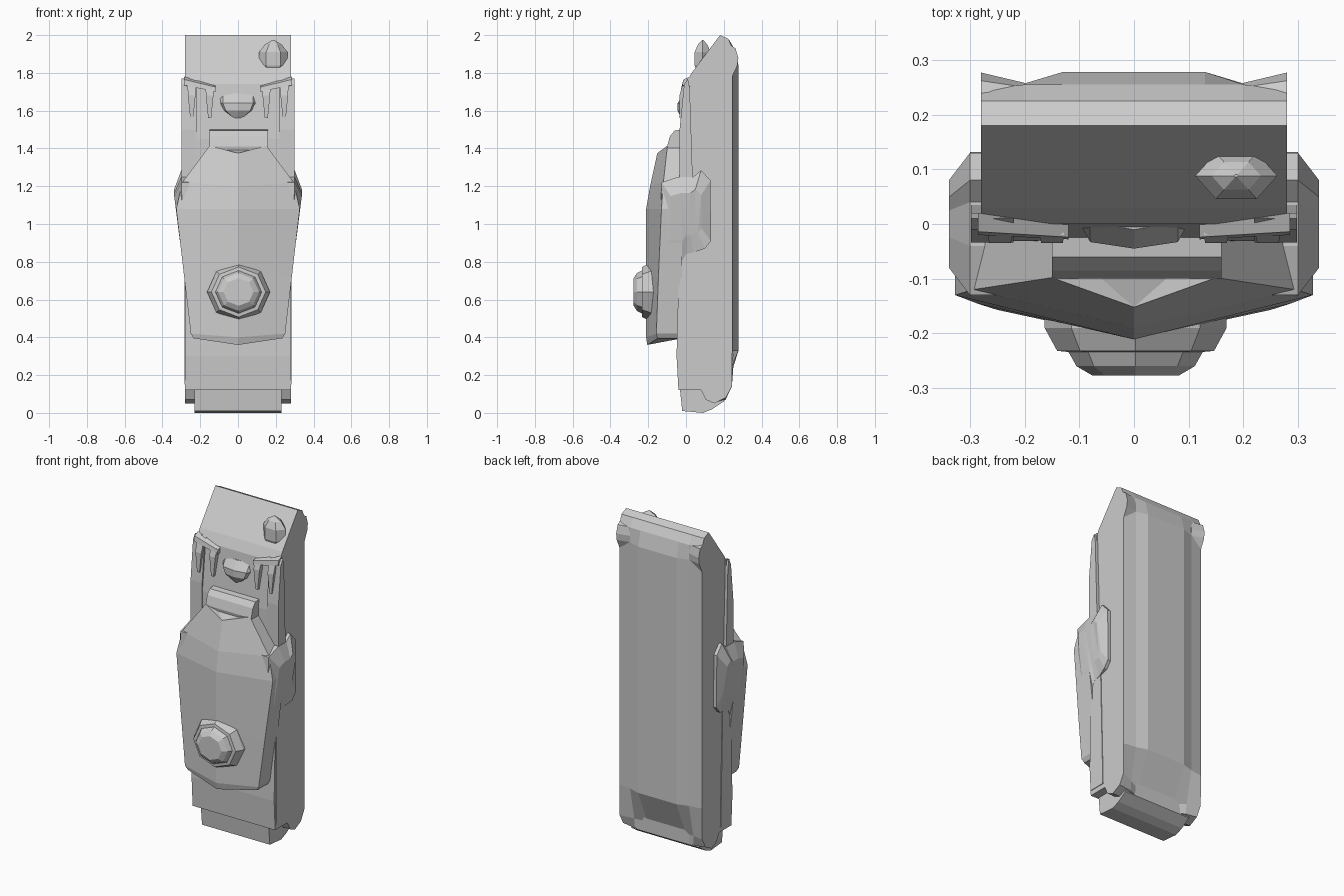
import bpy, bmesh, math

if "Cube" in bpy.data.objects:
    bpy.data.objects.remove(bpy.data.objects["Cube"])


def loft(name, rings):
    """Skin a list of equal-length point rings and cap both ends."""
    bm = bmesh.new()
    vs = [[bm.verts.new(p) for p in r] for r in rings]
    n = len(rings[0])
    for a, b in zip(vs, vs[1:]):
        for i in range(n):
            bm.faces.new((a[i], a[(i + 1) % n], b[(i + 1) % n], b[i]))
    caps = [bm.faces.new(vs[0]), bm.faces.new(vs[-1])]
    bmesh.ops.triangulate(bm, faces=caps)
    bmesh.ops.remove_doubles(bm, verts=bm.verts, dist=1e-5)
    bmesh.ops.recalc_face_normals(bm, faces=bm.faces)
    me = bpy.data.meshes.new(name)
    bm.to_mesh(me)
    bm.free()
    ob = bpy.data.objects.new(name, me)
    bpy.context.collection.objects.link(ob)
    return ob


def extrude_x(name, profile, x0, x1):
    """Extrude a (y, z) side profile between two x positions."""
    return loft(name, [[(x, y, z) for y, z in profile] for x in (x0, x1)])


# Main body: side profile lofted across x, with a stepped, beveled back
def body_ring(x, back, low_y, low_z):
    return [(x, y, z) for y, z in [
        (-.04, .12), (.08, .12), (.105, .07), (.15, .05), (min(.21, low_y), low_z),
        (low_y, low_z + .06), (back, .33), (back, 1.84), (min(back, .255), 1.93),
        (.225, 1.98), (.18, 2.0), (.03, 1.8), (0, 1.74), (-.03, 1.45), (-.035, .9), (-.05, .3)]]

half = [(.28, .245, .243, .08), (.2, .257, .215, .07), (.13, .278, .19, .06)]
stations = [(-x, b, y, z) for x, b, y, z in half] + half[::-1]
loft("body", [body_ring(*s) for s in stations])

# Narrow foot between the side rails
extrude_x("foot", [(-.05, .3), (-.02, .01), (.09, 0), (.14, .02), (.2, .06), (.2, .3)], -.23, .23)

for s, side in ((-1, "left"), (1, "right")):
    # Bumper on the upper back corner
    loft("corner_bumper_" + side, [
        [(s * .28, .235, 1.76), (s * .28, .272, 1.84), (s * .28, .277, 1.88),
         (s * .28, .262, 1.93), (s * .28, .2, 1.97)],
        [(s * .2, .235, 1.78), (s * .2, .256, 1.84), (s * .2, .258, 1.88),
         (s * .2, .25, 1.93), (s * .2, .2, 1.95)]])
    # Upper side strip and lower side strip
    extrude_x("upper_strip_" + side, [(.035, 1.25), (.02, 1.72), (.01, 1.77), (-.01, 1.74),
                                      (-.034, 1.5), (-.034, 1.25)], s * .22, s * .298)
    extrude_x("lower_strip_" + side, [(.068, .15), (.05, .85), (-.03, .85), (-.035, .15)],
              s * .2, s * .284)
    # Rounded ear gripping the body
    ear = [(-.13, 1.22), (-.04, 1.25), (.04, 1.25), (.08, 1.285), (.13, 1.23), (.132, .91),
           (.1, .87), (.04, .85), (0, .84), (-.03, .79), (-.14, .79)]
    cy, cz = 0, 1.06
    loft("ear_" + side, [
        [(s * .24, y, z) for y, z in ear],
        [(s * (.3 if z > .85 else .285), y, z) for y, z in ear],
        [(s * (.338 if z > 1 else .308), cy + (y - cy) * .62, cz + (z - cz) * .55)
         for y, z in ear]])
    # Angled brow and the two tapered prongs below it
    loft("brow_" + side, [
        [(s * .285, .02, 1.78), (s * .285, -.014, 1.765), (s * .285, -.02, 1.735), (s * .285, .02, 1.73)],
        [(s * .12, .02, 1.74), (s * .12, -.024, 1.725), (s * .12, -.028, 1.7), (s * .12, .02, 1.7)]])
    for x in (.15, .245):
        loft("prong_" + side, [
            [(s * (x - w), .02, z), (s * (x - w), y, z), (s * (x + w), y, z), (s * (x + w), .02, z)]
            for w, y, z in ((.022, -.02, 1.73), (.02, -.035, 1.68), (.008, -.035, 1.56))])

# Faceted nose between the prongs
loft("nose", [[(-.11 * k, .02, z), (-.08 * k, y + .012, z), (0, y, z), (.08 * k, y + .012, z), (.11 * k, .02, z)]
              for k, y, z in ((1, -.01, 1.69), (1, -.045, 1.64), (.8, -.045, 1.6), (.3, -.025, 1.56))])

# Hinge above the cover
extrude_x("hinge", [(-.02, 1.5), (-.06, 1.495), (-.085, 1.465), (-.1, 1.41), (-.09, 1.36), (-.02, 1.36)],
          -.15, .16)

# Flip cover: ridged front, tapered below the shoulders
cover = []
for w, side_y, mid_y, z, mid_z in ((.235, -.15, -.205, .395, .36), (.25, -.157, -.211, .42, .4),
                                   (.285, -.146, -.211, .72, .72), (.327, -.13, -.211, 1.08, 1.08),
                                   (.295, -.12, -.19, 1.22, 1.2), (.15, -.098, -.152, 1.415, 1.375)):
    cover.append([(-w, -.02, z), (-w, side_y, z), (0, mid_y, mid_z), (w, side_y, z), (w, -.02, z)])
loft("flip_cover", cover)

# Octagonal stepped button on the cover
def button_ring(r, y):
    return [(.003 + r * 1.04 * math.cos(math.tau * i / 8), y, .64 + r * .96 * math.sin(math.tau * i / 8))
            for i in range(8)]

loft("cover_button", [button_ring(r, y) for r, y in
                      ((.16, -.16), (.16, -.19), (.138, -.232), (.118, -.234), (.104, -.26), (.076, -.277))])

# Hexagonal antenna stub on the sloping top
loft("antenna_stub", [[(.187 + r * math.cos(math.tau * i / 6), .088 + r * .65 * math.sin(math.tau * i / 6), z)
                       for i in range(6)]
                      for r, z in ((.055, 1.81), (.075, 1.84), (.075, 1.91), (.045, 1.95), (.004, 1.975))])
